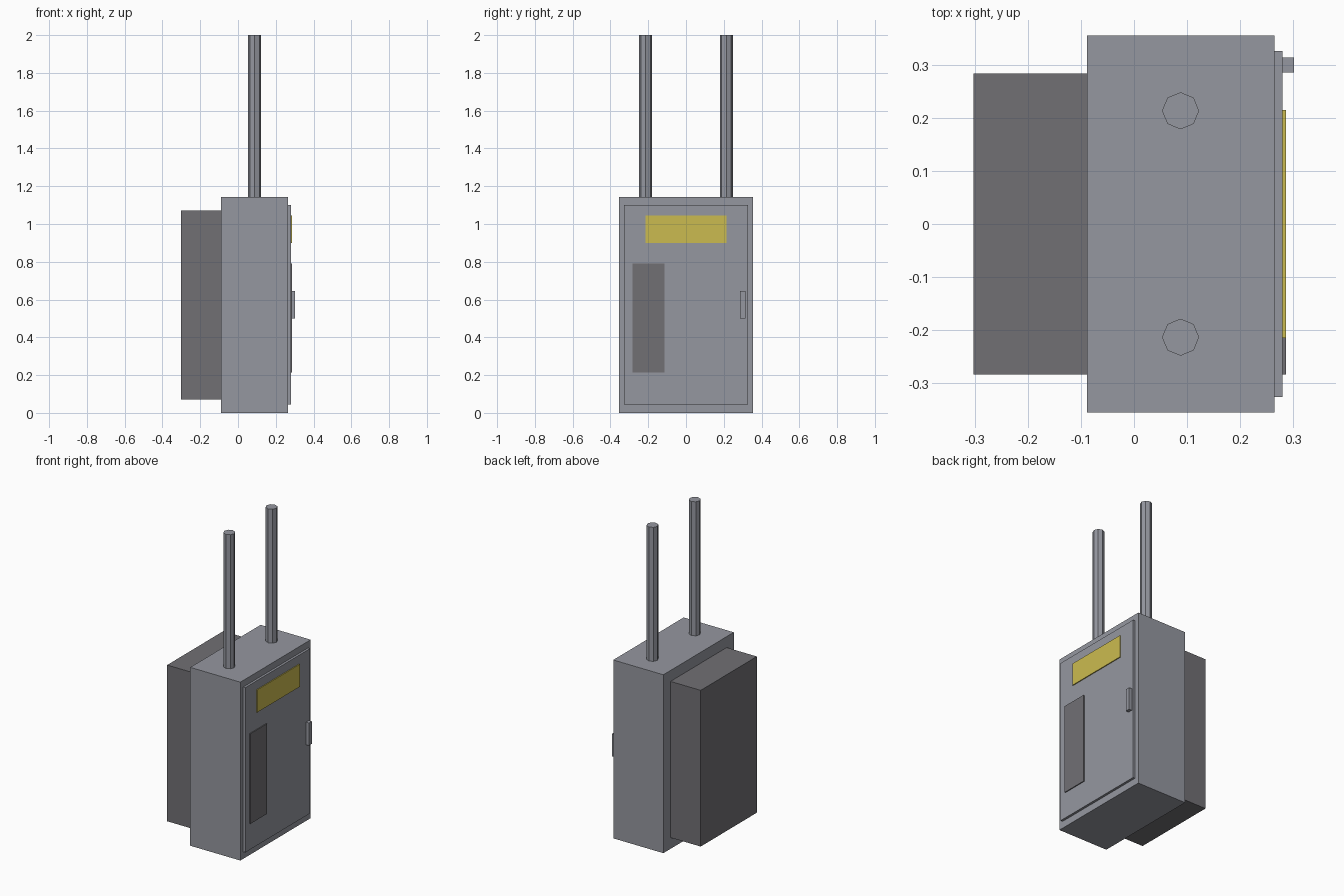
import bpy

cube = bpy.data.objects.get("Cube")
if cube:
    bpy.data.objects.remove(cube, do_unlink=True)


def make_material(name, rgb):
    mat = bpy.data.materials.new(name)
    mat.use_nodes = True
    color = (*rgb, 1.0)
    mat.diffuse_color = color
    mat.node_tree.nodes["Principled BSDF"].inputs["Base Color"].default_value = color
    return mat


steel = make_material("steel grey", (0.30, 0.31, 0.35))
dark = make_material("dark grey", (0.165, 0.162, 0.175))
yellow = make_material("label yellow", (0.60, 0.50, 0.08))


def box(name, x, y, z, mat):
    """Box spanning the (low, high) range on each axis."""
    spans = (x, y, z)
    bpy.ops.mesh.primitive_cube_add(size=1, location=[(a + b) / 2 for a, b in spans])
    obj = bpy.context.object
    obj.name = name
    obj.scale = [b - a for a, b in spans]
    bpy.ops.object.transform_apply(location=False, rotation=False, scale=True)
    obj.data.materials.append(mat)
    return obj


# Cabinet and the mounting box behind it
BACK, FRONT, TOP = -0.089, 0.266, 1.142
DOOR = FRONT + 0.015
box("cabinet", (BACK, FRONT), (-0.356, 0.356), (0, TOP), steel)
box("rear_box", (-0.303, BACK), (-0.284, 0.284), (0.072, 1.072), dark)

# Door with its label, vent panel and handle
box("door", (FRONT, DOOR), (-0.327, 0.327), (0.045, 1.10), steel)
box("warning_label", (DOOR, DOOR + 0.006), (-0.215, 0.215), (0.90, 1.044), yellow)
box("vent_panel", (DOOR, DOOR + 0.006), (-0.284, -0.114), (0.213, 0.79), dark)
box("door_handle", (DOOR, 0.302), (0.286, 0.315), (0.50, 0.645), steel)

# Two octagonal conduits rising from the roof
for side, y in (("left", 0.214), ("right", -0.214)):
    bpy.ops.mesh.primitive_cylinder_add(
        vertices=8, radius=0.035, depth=2 - TOP, location=(0.088, y, (2 + TOP) / 2))
    pipe = bpy.context.object
    pipe.name = "back_conduit" if side == "left" else "front_conduit"
    pipe.data.materials.append(steel)
